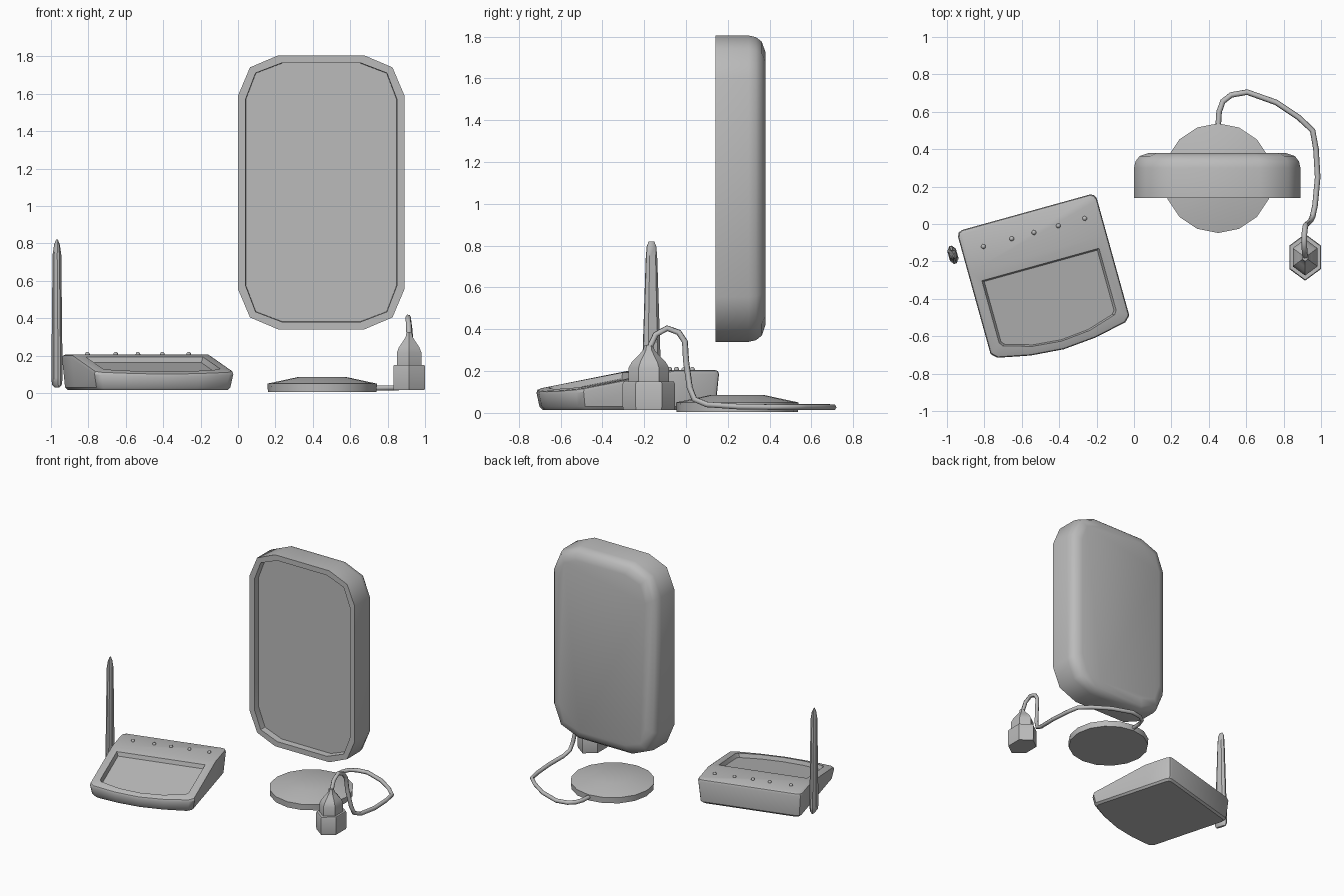
import bpy, bmesh, math
from mathutils import Matrix, Vector

if "Cube" in bpy.data.objects:
    bpy.data.objects.remove(bpy.data.objects["Cube"])

grey = bpy.data.materials.new("mid_grey")
grey.diffuse_color = (0.5, 0.5, 0.5, 1)
grey.use_nodes = True
grey.node_tree.nodes["Principled BSDF"].inputs["Base Color"].default_value = grey.diffuse_color


def finish(name, bm, matrix=None, angle=40):
    """Clean the mesh, place it and shade it."""
    bmesh.ops.remove_doubles(bm, verts=bm.verts[:], dist=0.0005)
    bmesh.ops.recalc_face_normals(bm, faces=bm.faces[:])
    mesh = bpy.data.meshes.new(name)
    bm.to_mesh(mesh)
    bm.free()
    mesh.materials.append(grey)
    mesh.shade_smooth()
    mesh.set_sharp_from_angle(angle=math.radians(angle))
    ob = bpy.data.objects.new(name, mesh)
    bpy.context.collection.objects.link(ob)
    if matrix:
        ob.matrix_world = matrix
    return ob


def loft(bm, rings, cap_start=True, cap_end=True):
    """Join matching closed rings of points with quads."""
    vs = [[bm.verts.new(p) for p in r] for r in rings]
    n = len(vs[0])
    for a, b in zip(vs, vs[1:]):
        for i in range(n):
            j = (i + 1) % n
            bm.faces.new((a[i], a[j], b[j], b[i]))
    if cap_start:
        bm.faces.new(vs[0][::-1])
    if cap_end:
        bm.faces.new(vs[-1])
    return vs


def oval(n, rx, ry, z, turn=0.0):
    return [(rx * math.cos(turn + math.tau * i / n),
             ry * math.sin(turn + math.tau * i / n), z) for i in range(n)]


# Upright panel: clipped-corner outline, recessed front, rounded back
def panel_ring(inset, y):
    w, h = 0.445 - inset, 0.7325 - inset
    c, m = 0.215 - 0.5 * inset, 0.064 - 0.25 * inset
    corner = [(w, h - c), (w - m, h - m), (w - c, h)]
    pts = corner + [(-x, z) for x, z in corner[::-1]]
    pts += [(-x, -z) for x, z in corner] + [(x, -z) for x, z in corner[::-1]]
    return [(x + 0.445, y, z + 1.0725) for x, z in pts]


bm = bmesh.new()
loft(bm, [panel_ring(i, y) for i, y in (
    (0.042, 0.19), (0.04, 0.14), (0, 0.14), (0, 0.30),
    (0.008, 0.335), (0.03, 0.363), (0.08, 0.38))])
finish("panel", bm, angle=46)

# Round base under the panel
bm = bmesh.new()
loft(bm, [oval(16, r, r, z) for r, z in (
    (0.29, 0.005), (0.293, 0.05), (0.13, 0.085))])
finish("round_base", bm, Matrix.Translation((0.45, 0.245, 0)), 30)

# Plug: six-sided block with a tapering collar
bm = bmesh.new()
loft(bm, [oval(6, 0.098 * s, 0.125 * s, z, math.pi / 2) for s, z in (
    (0.97, 0.015), (1, 0.03), (1, 0.14), (0.96, 0.15), (0.78, 0.15),
    (0.78, 0.215), (0.64, 0.245), (0.40, 0.275), (0.22, 0.30), (0.17, 0.325))])
finish("plug", bm, Matrix.Translation((0.915, -0.178, 0)), 35)

# Cable from the base to the plug
path = [(0.45, 0.52, 0.03), (0.455, 0.60, 0.03), (0.475, 0.655, 0.03),
        (0.52, 0.69, 0.028), (0.605, 0.705, 0.027), (0.76, 0.65, 0.027),
        (0.88, 0.57, 0.028), (0.955, 0.50, 0.028), (0.973, 0.40, 0.028),
        (0.982, 0.25, 0.03), (0.968, 0.10, 0.04), (0.955, 0.04, 0.065),
        (0.945, 0.018, 0.12), (0.925, 0.0, 0.25), (0.918, -0.005, 0.34),
        (0.912, -0.035, 0.385), (0.91, -0.09, 0.405), (0.912, -0.145, 0.375),
        (0.915, -0.175, 0.31)]
curve = bpy.data.curves.new("cable", "CURVE")
curve.dimensions = "3D"
curve.bevel_depth = 0.015
curve.bevel_resolution = 1
curve.use_fill_caps = True
spline = curve.splines.new("POLY")
spline.points.add(len(path) - 1)
for p, co in zip(spline.points, path):
    p.co = (*co, 1)
cable = bpy.data.objects.new("cable", curve)
bpy.context.collection.objects.link(cable)
curve.materials.append(grey)
bpy.context.view_layer.objects.active = cable
cable.select_set(True)
bpy.ops.object.convert(target="MESH")
bpy.context.object.data.shade_smooth()

# Frame of the turned console
turn = Matrix.Rotation(math.radians(15.5), 4, "Z")
console = turn @ Matrix.Translation((-0.54, 0, 0))
BEND = -0.01


def top_z(v):
    return 0.205 - max(0, BEND - v) * 0.185


def mirror_path(half):
    """Left half of an open path, ending on the middle line, made whole."""
    return half + [(-x, y) for x, y in half[-2::-1]]


# Console body: wedge with a bowed front and a sunken tray
front = mirror_path([(-0.385, BEND), (-0.385, -0.465), (-0.355, -0.494),
                     (-0.18, -0.53), (0, -0.545)])
outline = front + [(0.385, 0.185), (0.375, 0.207), (0.355, 0.215),
                   (-0.355, 0.215), (-0.375, 0.207), (-0.385, 0.185)]


def body_ring(s, height):
    return [(x * s, -0.165 + (y + 0.165) * s, height(y)) for x, y in outline]


bm = bmesh.new()
rim = body_ring(0.96, top_z)
shell = loft(bm, [
    body_ring(0.93, lambda v: 0.015), body_ring(0.965, lambda v: 0.03),
    body_ring(1, lambda v: top_z(v) - 0.02),
    body_ring(0.988, lambda v: top_z(v) - 0.005), rim], cap_end=False)
n = len(front)
bm.faces.new(shell[-1][n - 1:] + shell[-1][:1])
tray = mirror_path([(-0.325, -0.075), (-0.325, -0.42), (-0.31, -0.44),
                    (-0.16, -0.485), (0, -0.50)])
loft(bm, [rim[:n],
          [(x, y, top_z(y)) for x, y in tray],
          [(x * 0.965, -0.28 + (y + 0.28) * 0.965, top_z(y) - 0.03)
           for x, y in tray]], cap_start=False)
finish("console_body", bm, console, 35)

# Row of small indicator beads
for i, u in enumerate((-0.268, -0.111, 0.0125, 0.148, 0.294)):
    bm = bmesh.new()
    bmesh.ops.create_uvsphere(bm, u_segments=8, v_segments=6, radius=0.013)
    finish(f"indicator_{i + 1}", bm,
           console @ Matrix.Translation((u, 0.099, 0.207)), 60)

# Antenna: flat tapering blade with a wedge tip
bm = bmesh.new()
loft(bm, [[(x * a, y * b, z) for x, y in (
    (1, 0.55), (0.3, 1), (-0.3, 1), (-1, 0.55),
    (-1, -0.55), (-0.3, -1), (0.3, -1), (1, -0.55))] for a, b, z in (
    (0.008, 0.040, 0.03), (0.020, 0.047, 0.045), (0.024, 0.049, 0.08),
    (0.020, 0.027, 0.74), (0.012, 0.023, 0.795), (0.003, 0.014, 0.82))])
finish("antenna", bm, Matrix.Translation((-0.968, -0.165, 0)) @ turn, 35)
